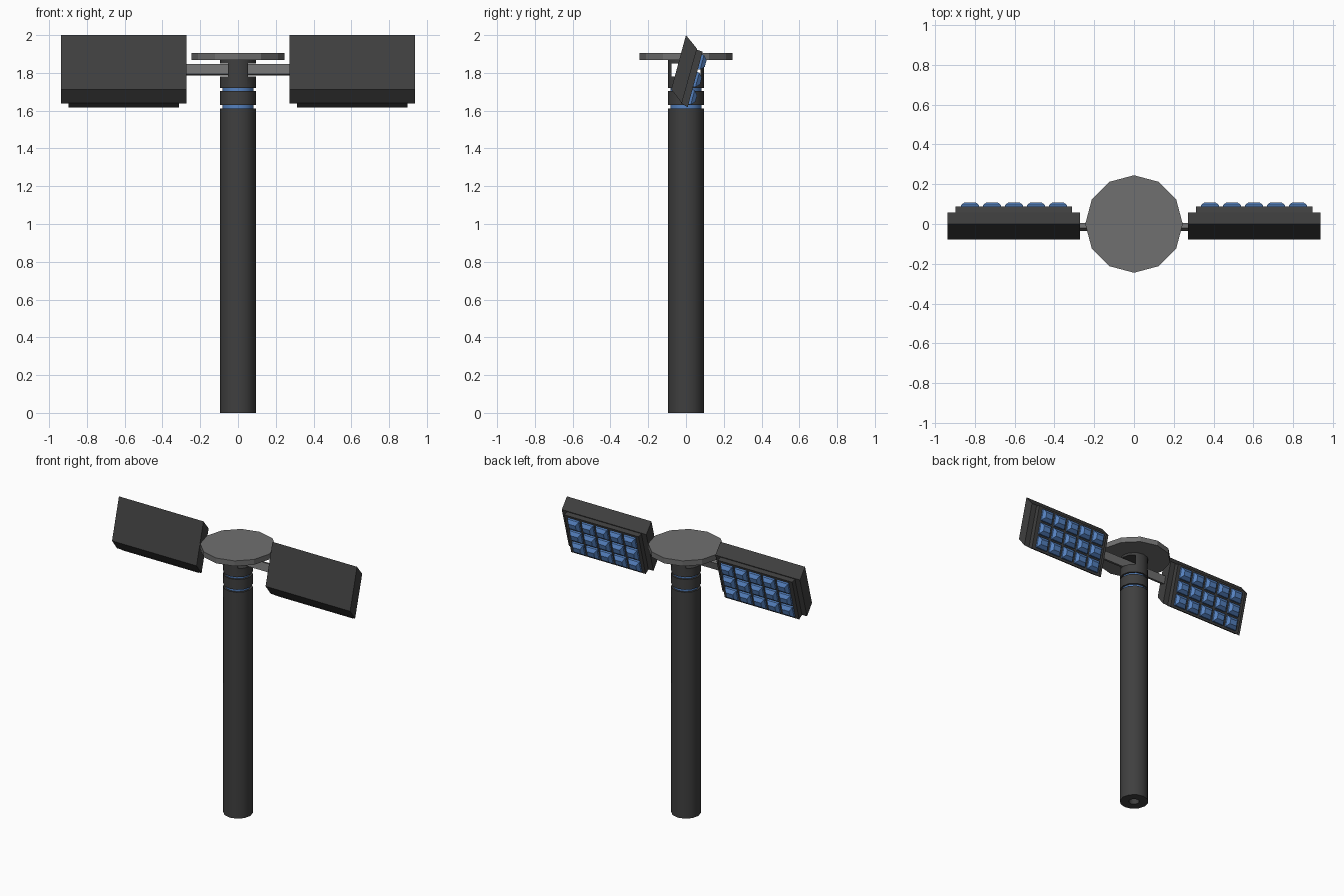
import bpy, bmesh, math
from mathutils import Vector

if "Cube" in bpy.data.objects:
    bpy.data.objects.remove(bpy.data.objects["Cube"])


def material(name, rgb):
    m = bpy.data.materials.new(name)
    m.diffuse_color = (*rgb, 1)
    m.use_nodes = True
    m.node_tree.nodes["Principled BSDF"].inputs["Base Color"].default_value = m.diffuse_color
    return m


DARK = material("dark grey", (0.05, 0.05, 0.05))
GREY = material("mid grey", (0.16, 0.16, 0.16))
BLUE = material("lamp blue", (0.09, 0.22, 0.52))


def finish(name, bm, mat, smooth=False):
    bmesh.ops.recalc_face_normals(bm, faces=bm.faces)
    mesh = bpy.data.meshes.new(name)
    bm.to_mesh(mesh)
    bm.free()
    mesh.materials.append(mat)
    ob = bpy.data.objects.new(name, mesh)
    bpy.context.collection.objects.link(ob)
    if smooth:
        bpy.ops.object.select_all(action='DESELECT')
        ob.select_set(True)
        bpy.context.view_layer.objects.active = ob
        bpy.ops.object.shade_smooth_by_angle(angle=math.radians(40))
    return ob


def cylinder(name, r, z0, z1, mat, smooth=True, recess=0):
    bm = bmesh.new()
    bmesh.ops.create_cone(bm, cap_ends=True, segments=12, radius1=r, radius2=r, depth=z1 - z0)
    bmesh.ops.translate(bm, verts=bm.verts, vec=(0, 0, (z0 + z1) / 2))
    if recess:
        # sunken cable hole in the underside
        bm.normal_update()
        base = min(bm.faces, key=lambda f: f.calc_center_median().z)
        bmesh.ops.inset_region(bm, faces=[base], thickness=r - recess)
        ring = bmesh.ops.extrude_face_region(bm, geom=[base])
        verts = [v for v in ring["geom"] if isinstance(v, bmesh.types.BMVert)]
        bmesh.ops.translate(bm, verts=verts, vec=(0, 0, 0.1))
        if base.is_valid:
            bmesh.ops.delete(bm, geom=[base], context='FACES_ONLY')
    return finish(name, bm, mat, smooth)


def prism(name, section, x0, x1, mat):
    """Extrude a (y, z) section along x."""
    bm = bmesh.new()
    a = [bm.verts.new((x0, y, z)) for y, z in section]
    b = [bm.verts.new((x1, y, z)) for y, z in section]
    bm.faces.new(a)
    bm.faces.new(b)
    for i in range(len(a)):
        j = (i + 1) % len(a)
        bm.faces.new((a[i], a[j], b[j], b[i]))
    return finish(name, bm, mat)


# Post, blue light rings and collars
cylinder("post", 0.096, 0, 1.612, DARK, recess=0.035)
cylinder("light_ring_core", 0.083, 1.60, 1.74, BLUE)
cylinder("lower_collar", 0.096, 1.63, 1.703, DARK)
collar = cylinder("upper_collar", 0.096, 1.719, 1.87, DARK)
cylinder("cap_disc", 0.245, 1.867, 1.905, GREY, smooth=False)

# Slot through the upper collar for the arms
slot = prism("slot_cutter", [(-0.078, 1.78), (0.078, 1.78), (0.078, 1.85), (-0.078, 1.85)],
             -0.3, 0.3, DARK)
slot.hide_render = True
mod = collar.modifiers.new("slot", 'BOOLEAN')
mod.operation = 'DIFFERENCE'
mod.object = slot
mod.solver = 'EXACT'
bpy.context.view_layer.objects.active = collar
bpy.ops.object.modifier_apply(modifier=mod.name)
bpy.data.objects.remove(slot)

# Directions in the tilted panel plane
TILT = math.radians(15)
UP = Vector((0, math.sin(TILT), math.cos(TILT)))
OUT = Vector((0, math.cos(TILT), -math.sin(TILT)))

# Tilted arm bar running through the slot
c = Vector((0, -0.015, 1.816))
arm = [c + UP * u * 0.0275 + OUT * o * 0.013 for u, o in ((1, 1), (1, -1), (-1, -1), (-1, 1))]
prism("arm_bar", [(p.y, p.z) for p in arm], -0.28, 0.28, GREY)

HOUSING = [(0, 2.0), (-0.078, 1.713), (-0.022, 1.639), (0.058, 1.928)]
BACKING = [(0.05, 1.925), (-0.027, 1.64), (0.009, 1.618), (0.088, 1.913)]
centre = Vector((0, 0.0485, 1.7655))


def lamps(name, s):
    """Grid of tapered lenses on the back of a panel."""
    bm = bmesh.new()
    corners = ((-1, -1), (1, -1), (1, 1), (-1, 1))
    for col in range(5):
        for row in range(3):
            mid = centre + UP * (row - 1) * 0.096
            mid.x = s * (0.382 + 0.1105 * col)
            rings = []
            for w, h, d in ((0.045, 0.042, -0.004), (0.045, 0.04, 0.012), (0.028, 0.018, 0.032)):
                rings.append([bm.verts.new(mid + Vector((a * w, 0, 0)) + UP * b * h + OUT * d)
                              for a, b in corners])
            bm.faces.new(rings[0])
            bm.faces.new(rings[2])
            for lo, hi in zip(rings, rings[1:]):
                for i in range(4):
                    j = (i + 1) % 4
                    bm.faces.new((lo[i], lo[j], hi[j], hi[i]))
    finish(name, bm, BLUE)


# Lamp panels, one each side
for side, s in (("left", -1), ("right", 1)):
    prism(side + "_housing", HOUSING, s * 0.272, s * 0.938, DARK)
    prism(side + "_backing", BACKING, s * 0.312, s * 0.898, DARK)
    lamps(side + "_lamps", s)
